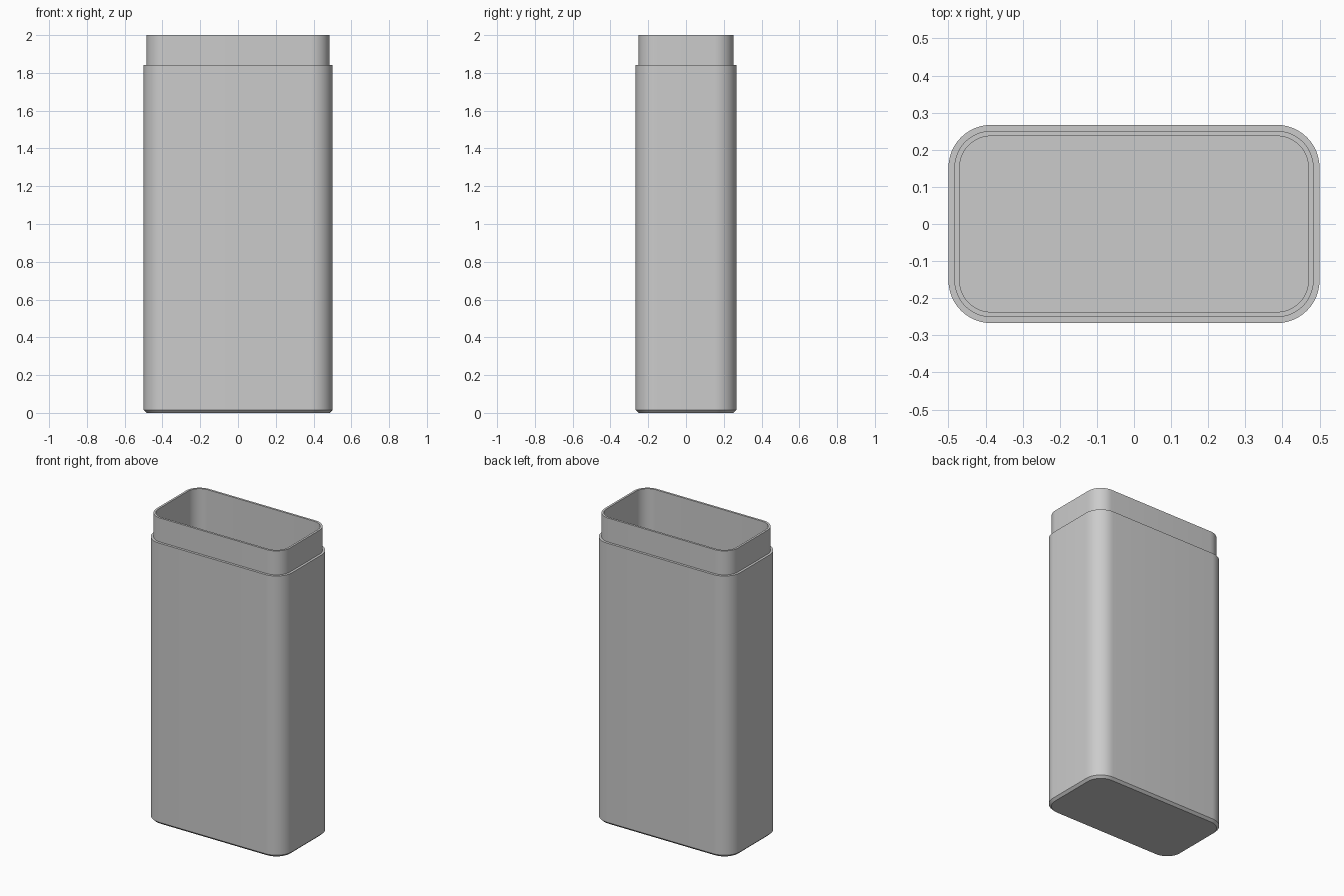
import bpy
import bmesh
from math import cos, sin, pi, radians

if "Cube" in bpy.data.objects:
    bpy.data.objects.remove(bpy.data.objects["Cube"])

HALF_X, HALF_Y, RADIUS = 0.5, 0.267, 0.115
STEPS = 12

grey = bpy.data.materials.new("plain grey")
grey.use_nodes = True
colour = (0.6, 0.6, 0.6, 1)
grey.diffuse_color = colour
grey.node_tree.nodes["Principled BSDF"].inputs["Base Color"].default_value = colour


def rounded_ring(bm, inset, z):
    """Rounded rectangle of vertices, moved inward by inset."""
    r = RADIUS - inset
    ring = []
    for q, (sx, sy) in enumerate([(1, 1), (-1, 1), (-1, -1), (1, -1)]):
        for i in range(STEPS + 1):
            a = (q + i / STEPS) * pi / 2
            ring.append(bm.verts.new((sx * (HALF_X - RADIUS) + r * cos(a),
                                      sy * (HALF_Y - RADIUS) + r * sin(a), z)))
    return ring


# Wall section as (inset, height): chamfered base, body, ledge, lip, cavity
section = [(0.015, 0), (0, 0.015), (0, 1.843), (0.016, 1.843),
           (0.016, 2), (0.03, 2), (0.03, 0.03)]

bm = bmesh.new()
rings = [rounded_ring(bm, inset, z) for inset, z in section]
for low, high in zip(rings, rings[1:]):
    for i in range(len(low)):
        j = (i + 1) % len(low)
        bm.faces.new((low[i], low[j], high[j], high[i]))

# Underside and inner floor
bm.faces.new(reversed(rings[0]))
bm.faces.new(rings[-1])

mesh = bpy.data.meshes.new("container_body")
bm.to_mesh(mesh)
bm.free()
mesh.materials.append(grey)
body = bpy.data.objects.new("container_body", mesh)
bpy.context.collection.objects.link(body)

# Smooth corners, sharp rims
bpy.context.view_layer.objects.active = body
body.select_set(True)
bpy.ops.object.shade_smooth_by_angle(angle=radians(30))
